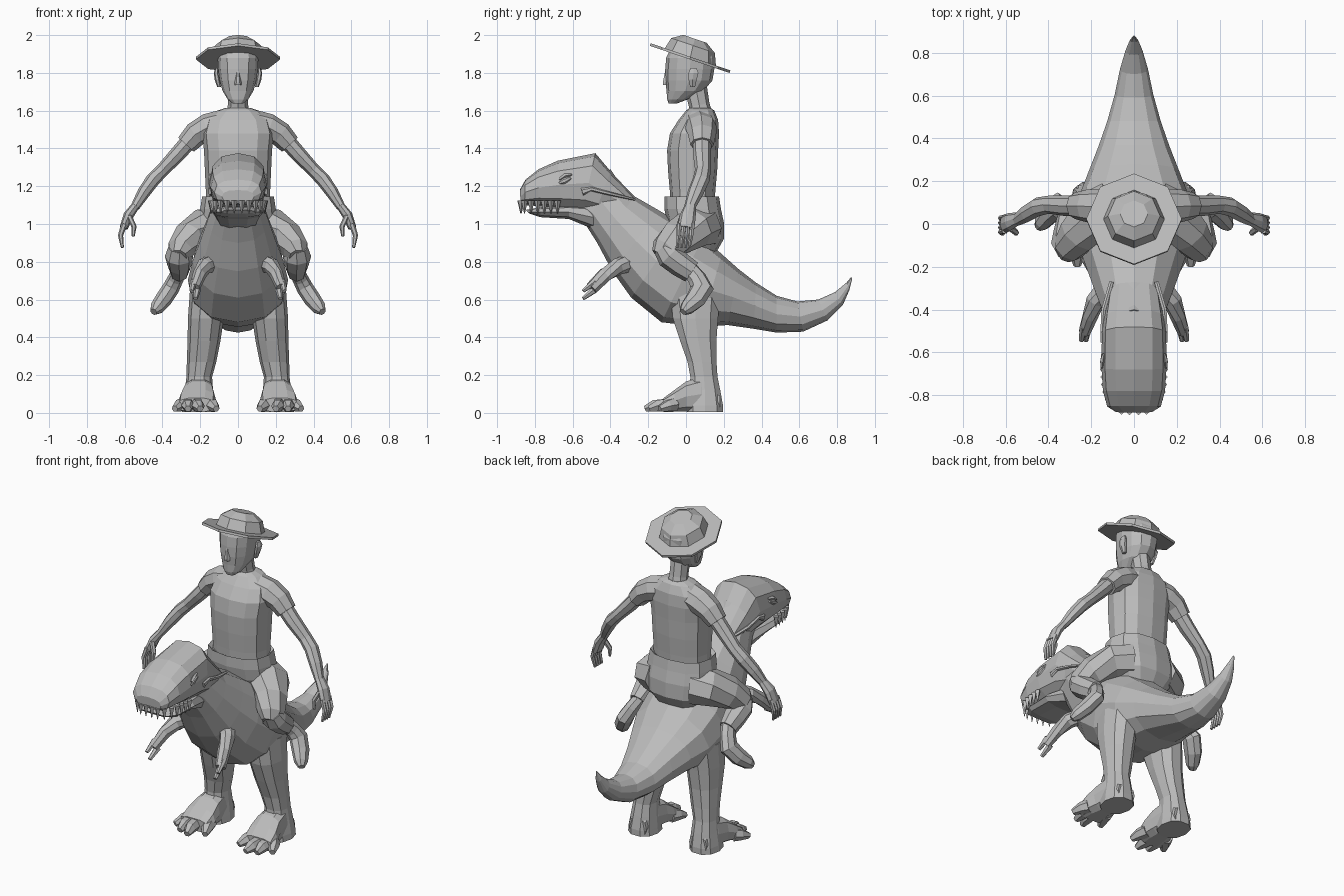
import bpy, bmesh, math
from mathutils import Vector as V

skin = bpy.data.materials.new("plain grey")
skin.diffuse_color = (0.5, 0.5, 0.5, 1)


def loft(name, rings, n=10, power=2.0, mirror=False):
    """Skin a row of rings; each ring is (centre, half-axis u, half-axis v)."""
    bm = bmesh.new()
    rows = []
    for c, u, v in rings:
        row = []
        for i in range(n):
            a = 2 * math.pi * i / n
            co, si = math.cos(a), math.sin(a)
            p = math.copysign(abs(co) ** (2 / power), co)
            q = math.copysign(abs(si) ** (2 / power), si)
            row.append(bm.verts.new(c + u * p + v * q))
        rows.append(row)
    for a, b in zip(rows, rows[1:]):
        for i in range(n):
            j = (i + 1) % n
            bm.faces.new((a[i], a[j], b[j], b[i]))
    bm.faces.new(rows[0][::-1])
    bm.faces.new(rows[-1])
    bmesh.ops.recalc_face_normals(bm, faces=bm.faces)
    me = bpy.data.meshes.new(name)
    bm.to_mesh(me)
    bm.free()
    me.materials.append(skin)
    ob = bpy.data.objects.new(name, me)
    bpy.context.collection.objects.link(ob)
    if mirror:
        ob.modifiers.new("Mirror", 'MIRROR').use_mirror_merge = False
    return ob


def level(x, y, z, rx, ry):
    """Horizontal ring."""
    return V((x, y, z)), V((rx, 0, 0)), V((0, ry, 0))


def span(yt, zt, yb, zb, w):
    """Ring given by its top and bottom point on the centre plane and half width."""
    t, b = V((0, yt, zt)), V((0, yb, zb))
    return (t + b) / 2, V((w, 0, 0)), (t - b) / 2


def tube(name, pts, n=8, ref=(0, 1, 0), mirror=True, power=2.0):
    """Limb along points (x, y, z, radius across, radius along ref)."""
    P = [V(p[:3]) for p in pts]
    rings = []
    for i, p in enumerate(pts):
        t = (P[min(i + 1, len(P) - 1)] - P[max(i - 1, 0)]).normalized()
        u = t.cross(V(ref)).normalized()
        rings.append((P[i], u * p[3], u.cross(t).normalized() * p[4]))
    return loft(name, rings, n, power, mirror)


# Dinosaur body from neck to tail tip
loft("dinosaur_body", [span(*r) for r in (
    (-.40, 1.29, -.62, 1.05, .10), (-.36, 1.23, -.54, 1.01, .125),
    (-.27, 1.145, -.47, .90, .16), (-.14, 1.07, -.39, .75, .20),
    (-.02, 1.0, -.29, .61, .24), (.09, .93, -.13, .48, .265),
    (.19, .84, .08, .455, .255), (.28, .76, .22, .465, .21),
    (.37, .69, .36, .445, .165), (.48, .62, .48, .425, .125),
    (.59, .59, .62, .43, .09), (.70, .60, .75, .49, .065),
    (.79, .64, .83, .57, .04), (.85, .69, .865, .65, .02),
    (.875, .72, .88, .71, .004))], 12, 2.2)

# Dinosaur head with hood edge over the neck, and lower jaw
loft("dinosaur_head", [span(*r) for r in (
    (-.88, 1.18, -.875, 1.11, .085), (-.85, 1.235, -.855, 1.10, .125),
    (-.78, 1.29, -.78, 1.095, .145), (-.68, 1.335, -.66, 1.08, .152),
    (-.48, 1.375, -.55, 1.06, .15), (-.40, 1.28, -.48, 1.06, .14),
    (-.27, 1.14, -.40, 1.08, .12))], 12, 2.5)
loft("dinosaur_jaw", [span(*r) for r in (
    (-.85, 1.075, -.83, 1.055, .085), (-.77, 1.09, -.77, 1.035, .13),
    (-.62, 1.10, -.62, 1.025, .135), (-.49, 1.10, -.49, .97, .11))], 10, 2.5)

# Teeth around the front of the mouth
path = [(.02, -.875), (.058, -.872), (.092, -.855), (.117, -.82),
        (.13, -.785), (.137, -.75), (.14, -.715), (.142, -.68)]
for i, (x, y) in enumerate(path):
    loft(f"tooth_{i}", [level(x, y, 1.125, .018, .018),
                        level(x, y, 1.055, .002, .002)], 4, 2, True)

# Eyes, brows and hood straps
tube("dinosaur_eye", [(.15, -.675, 1.215, .006, .006), (.151, -.645, 1.228, .016, .006),
                      (.149, -.61, 1.245, .008, .006)], 6, (1, 0, 0))
tube("dinosaur_brow", [(.149, -.67, 1.235, .008, .008), (.146, -.64, 1.255, .012, .012),
                       (.140, -.605, 1.262, .006, .006)], 4, (1, 0, 0))
tube("hood_edge", [(.15, -.55, 1.17, .02, .008), (.148, -.50, 1.185, .012, .01),
                   (.142, -.40, 1.16, .010, .012), (.105, -.27, 1.13, .006, .012)],
     6, (1, 0, 0))

# Dinosaur short arms with two claws
tube("dinosaur_arm", [(.12, -.28, .80, .05, .05), (.18, -.36, .775, .045, .045),
                      (.205, -.43, .73, .036, .04), (.23, -.50, .66, .028, .035)], 8)
for i, d in enumerate((-.02, .02)):
    tube(f"dinosaur_claw_{i}", [(.225 + d / 2, -.48, .675 + d, .02, .02),
                                (.235 + d / 2, -.545, .625 + d, .012, .01)], 6)

# Dinosaur legs, feet and toes
loft("dinosaur_leg", [level(*r) for r in (
    (.155, .05, .64, .10, .14), (.17, .05, .50, .095, .125),
    (.18, .065, .38, .087, .10), (.193, .085, .27, .078, .08),
    (.205, .095, .19, .068, .075), (.207, .10, .12, .075, .085),
    (.21, .10, .04, .085, .10), (.21, .10, .004, .088, .10))], 10, 2.3, True)
loft("dinosaur_foot", [(V((x, y, h / 2 + .004)), V((w, 0, 0)), V((0, 0, h / 2)))
                       for x, y, h, w in ((.207, .18, .10, .06), (.208, .08, .19, .075),
                                          (.21, 0, .165, .085), (.215, -.06, .12, .10),
                                          (.22, -.12, .075, .10))], 10, 2.8, True)
for i, (x, tx, ty) in enumerate(((.15, .115, -.17), (.22, .20, -.225),
                                 (.265, .265, -.205), (.285, .335, -.15))):
    tube(f"dinosaur_toe_{i}", [(x, -.06, .045, .04, .04), ((x + tx) / 2, ty + .055, .038, .034, .034),
                               (tx, ty + .01, .022, .018, .018)], 6, (0, 0, 1))

# Rider trousers: hips, thighs and shins
loft("trouser_hips", [level(0, *r) for r in (
    (.06, .85, .14, .10), (.075, .92, .19, .125), (.05, 1.01, .205, .15),
    (.035, 1.08, .20, .15), (.03, 1.145, .19, .145), (.03, 1.125, .17, .12))], 12, 2.4)
tube("trouser_thigh", [(.10, .08, .98, .115, .12), (.19, .04, .975, .105, .12),
                       (.26, -.05, .925, .09, .10), (.305, -.11, .865, .072, .08),
                       (.315, -.14, .83, .045, .05)], 8)
tube("trouser_shin", [(.31, -.12, .875, .055, .06), (.312, -.09, .83, .068, .075),
                      (.31, -.03, .785, .066, .065), (.31, .03, .745, .06, .05)], 8, (1, 0, 0))

# Rider shoes
tube("shoe", [(.30, .01, .77, .04, .045), (.33, .06, .71, .042, .05),
              (.355, .085, .66, .045, .062), (.395, .05, .60, .045, .055),
              (.43, .005, .555, .038, .04), (.447, -.015, .535, .02, .022)], 8)

# Rider shirt and sleeves
loft("shirt", [level(0, *r) for r in (
    (.035, 1.09, .17, .115), (.035, 1.17, .17, .12), (.035, 1.28, .175, .13),
    (.035, 1.39, .18, .135), (.045, 1.48, .19, .13), (.065, 1.55, .17, .105),
    (.075, 1.60, .11, .075), (.075, 1.615, .065, .055))], 12, 2.4)
tube("sleeve", [(.08, .07, 1.53, .075, .085), (.16, .08, 1.51, .075, .085),
                (.225, .085, 1.475, .066, .075), (.275, .085, 1.42, .056, .062)], 8)

# Rider arms, hands, fingers and thumb
tube("arm", [(.24, .085, 1.46, .045, .05), (.32, .085, 1.37, .042, .048),
             (.40, .09, 1.285, .036, .042), (.45, .08, 1.235, .038, .045),
             (.50, .05, 1.165, .034, .042), (.545, .02, 1.09, .024, .03)], 8)
tube("hand", [(.54, .025, 1.10, .022, .03), (.58, .01, 1.045, .027, .042),
              (.605, 0, .98, .022, .045)], 8)
for i, y in enumerate((-.033, -.011, .011, .033)):
    tube(f"finger_{i}", [(.602, y, 1.0, .016, .012), (.622, y - .005, .94, .014, .012),
                         (.612, y - .015, .875, .008, .008)], 6)
tube("thumb", [(.575, -.02, 1.04, .014, .016), (.55, -.04, .985, .014, .015),
               (.555, -.045, .935, .008, .008)], 6)

# Rider neck and head
tube("neck", [(0, .085, 1.56, .065, .06), (0, .07, 1.63, .054, .055),
              (0, .05, 1.73, .054, .06)], 8, mirror=False)
loft("head", [level(0, *r) for r in (
    (-.07, 1.638, .028, .022), (-.045, 1.66, .055, .055), (-.005, 1.705, .082, .098),
    (.015, 1.76, .097, .125), (.02, 1.82, .105, .13), (.025, 1.88, .108, .13),
    (.025, 1.92, .10, .11))], 12, 2.2)
loft("nose", [level(0, -.105, 1.735, .02, .018), level(0, -.105, 1.75, .018, .02),
              level(0, -.10, 1.81, .008, .012)], 6)
loft("ear", [level(.10, .035, 1.725, .010, .015), level(.11, .035, 1.765, .014, .025),
             level(.116, .04, 1.80, .012, .03), level(.112, .04, 1.825, .008, .018)],
     6, 2, True)

# Tilted eight-sided hat: brim and crown
tilt = math.radians(18.8)
back, up = V((0, math.cos(tilt), -math.sin(tilt))), V((0, math.sin(tilt), math.cos(tilt)))


def hat_ring(y, z, r):
    return V((0, y, z)), V((r, 0, 0)), back * r


brim = V((0, .022, 1.878))
loft("hat_brim", [(brim + up * h, V((.223, 0, 0)), back * .223) for h in (-.007, .007)], 8)
loft("hat_crown", [hat_ring(.022, 1.878, .145), hat_ring(.037, 1.945, .122),
                   hat_ring(.048, 1.98, .065)], 8)
